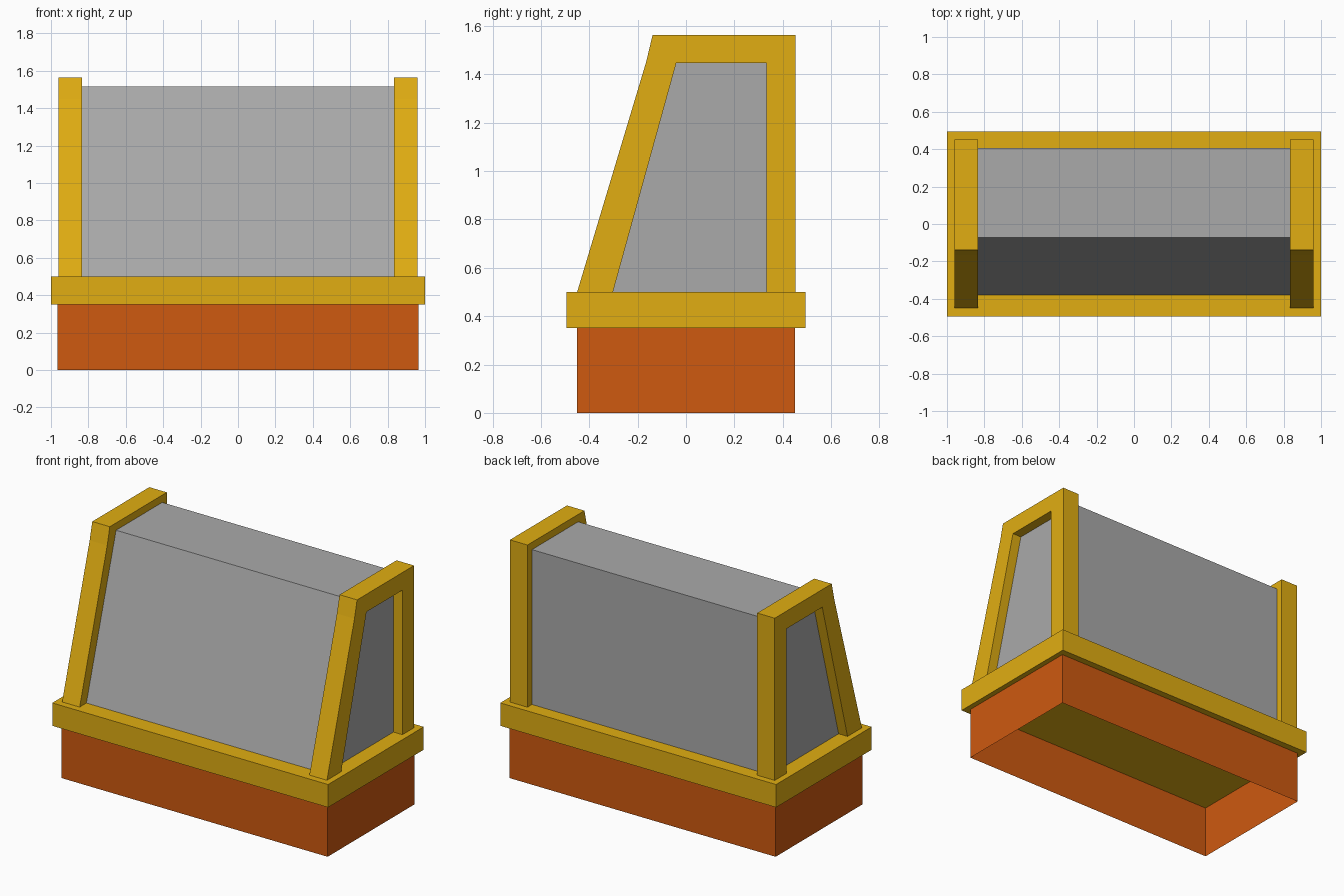
import bpy, bmesh

if "Cube" in bpy.data.objects:
    bpy.data.objects.remove(bpy.data.objects["Cube"])


def material(name, rgb):
    m = bpy.data.materials.new(name)
    m.diffuse_color = (*rgb, 1.0)
    m.use_nodes = True
    m.node_tree.nodes["Principled BSDF"].inputs["Base Color"].default_value = m.diffuse_color
    return m


YELLOW = material("golden yellow", (0.75, 0.42, 0.006))
ORANGE = material("burnt orange", (0.62, 0.10, 0.005))
GREY = material("mid grey", (0.40, 0.40, 0.40))


def prism(name, profile, x0, x1, mat, open_bottom_top=False):
    """Extrude a (y, z) profile along x from x0 to x1."""
    bm = bmesh.new()
    face = bm.faces.new([bm.verts.new((x0, y, z)) for y, z in profile])
    ext = bmesh.ops.extrude_face_region(bm, geom=[face])
    moved = [v for v in ext["geom"] if isinstance(v, bmesh.types.BMVert)]
    bmesh.ops.translate(bm, vec=(x1 - x0, 0, 0), verts=moved)
    bmesh.ops.recalc_face_normals(bm, faces=bm.faces)
    if open_bottom_top:
        flat = [f for f in bm.faces if abs(f.normal.z) > 0.9]
        bmesh.ops.delete(bm, geom=flat, context="FACES")
    mesh = bpy.data.meshes.new(name)
    bm.to_mesh(mesh)
    bm.free()
    mesh.materials.append(mat)
    ob = bpy.data.objects.new(name, mesh)
    bpy.context.collection.objects.link(ob)
    return ob


def rect(y, z0, z1):
    return [(-y, z0), (y, z0), (y, z1), (-y, z1)]


# Hollow plinth: four thin walls, open underneath
prism("plinth", rect(0.45, 0.0, 0.35), -0.965, 0.965, ORANGE, True)

# Overhanging ledge
prism("ledge", rect(0.495, 0.35, 0.5), -1.0, 1.0, YELLOW)

# Sloped body, running into the end frames
prism("body", [(-0.38, 0.5), (0.405, 0.5), (0.405, 1.515), (-0.073, 1.515)],
      -0.895, 0.895, GREY)

# End frames: sloped front leg, top bar and upright back leg
FRAME = [(-0.45, 0.5), (-0.165, 1.45), (-0.138, 1.563), (0.452, 1.563),
         (0.452, 0.5), (0.332, 0.5), (0.332, 1.447), (-0.04, 1.447),
         (-0.302, 0.5)]
for side, x0, x1 in (("left", -0.96, -0.833), ("right", 0.833, 0.96)):
    prism(side + "_end_frame", FRAME, x0, x1, YELLOW)
